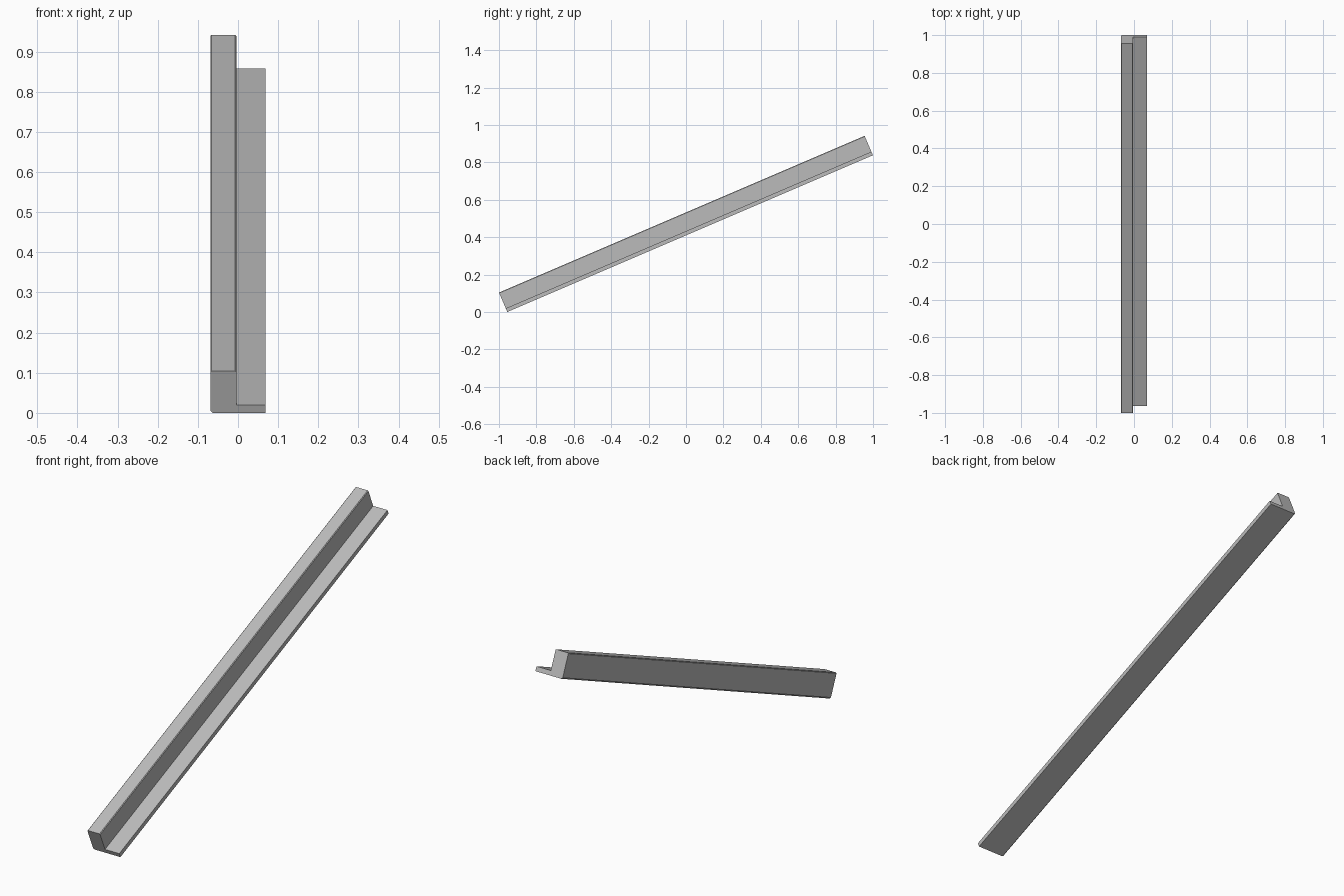
import bpy
import bmesh
from math import radians, sin, cos
from mathutils import Matrix

default = bpy.data.objects.get("Cube")
if default:
    bpy.data.objects.remove(default, do_unlink=True)

# Plain grey material
grey = bpy.data.materials.new("plain grey")
grey.use_nodes = True
colour = (0.5, 0.5, 0.5, 1)
grey.diffuse_color = colour
grey.node_tree.nodes["Principled BSDF"].inputs["Base Color"].default_value = colour

LENGTH, HEIGHT, HALF_WIDTH = 2.127, 0.113, 0.069
WALL_X = -0.004      # inner face of the upright
LEDGE = 0.021        # thickness of the flat ledge
TILT = radians(23.2)
SMALL, LARGE = 0.003, 0.006

# L-shaped cross-section with chamfered outer corners
profile = [
    (-HALF_WIDTH + LARGE, 0), (HALF_WIDTH, 0), (HALF_WIDTH, LEDGE),
    (WALL_X, LEDGE), (WALL_X, HEIGHT - SMALL), (WALL_X - SMALL, HEIGHT),
    (-HALF_WIDTH + SMALL, HEIGHT), (-HALF_WIDTH, HEIGHT - SMALL),
    (-HALF_WIDTH, LARGE),
]

# Extrude the section along the beam, then tilt it up towards the back
bm = bmesh.new()
section = bm.faces.new([bm.verts.new((x, 0, z)) for x, z in profile])
result = bmesh.ops.extrude_face_region(bm, geom=[section])
end = [v for v in result["geom"] if isinstance(v, bmesh.types.BMVert)]
bmesh.ops.translate(bm, verts=end, vec=(0, LENGTH, 0))
if not any(f.normal.y < -0.9 and f.calc_center_median().y < 0.01 for f in bm.faces):
    bm.faces.new(section.verts) if not section.is_valid else None
bmesh.ops.recalc_face_normals(bm, faces=bm.faces)
tilt = Matrix.Translation((0, HEIGHT * sin(TILT) - 1, 0)) @ Matrix.Rotation(TILT, 4, "X")
bmesh.ops.transform(bm, matrix=tilt, verts=bm.verts)

mesh = bpy.data.meshes.new("angle_beam")
bm.to_mesh(mesh)
bm.free()
mesh.materials.append(grey)
beam = bpy.data.objects.new("angle_beam", mesh)
bpy.context.collection.objects.link(beam)
